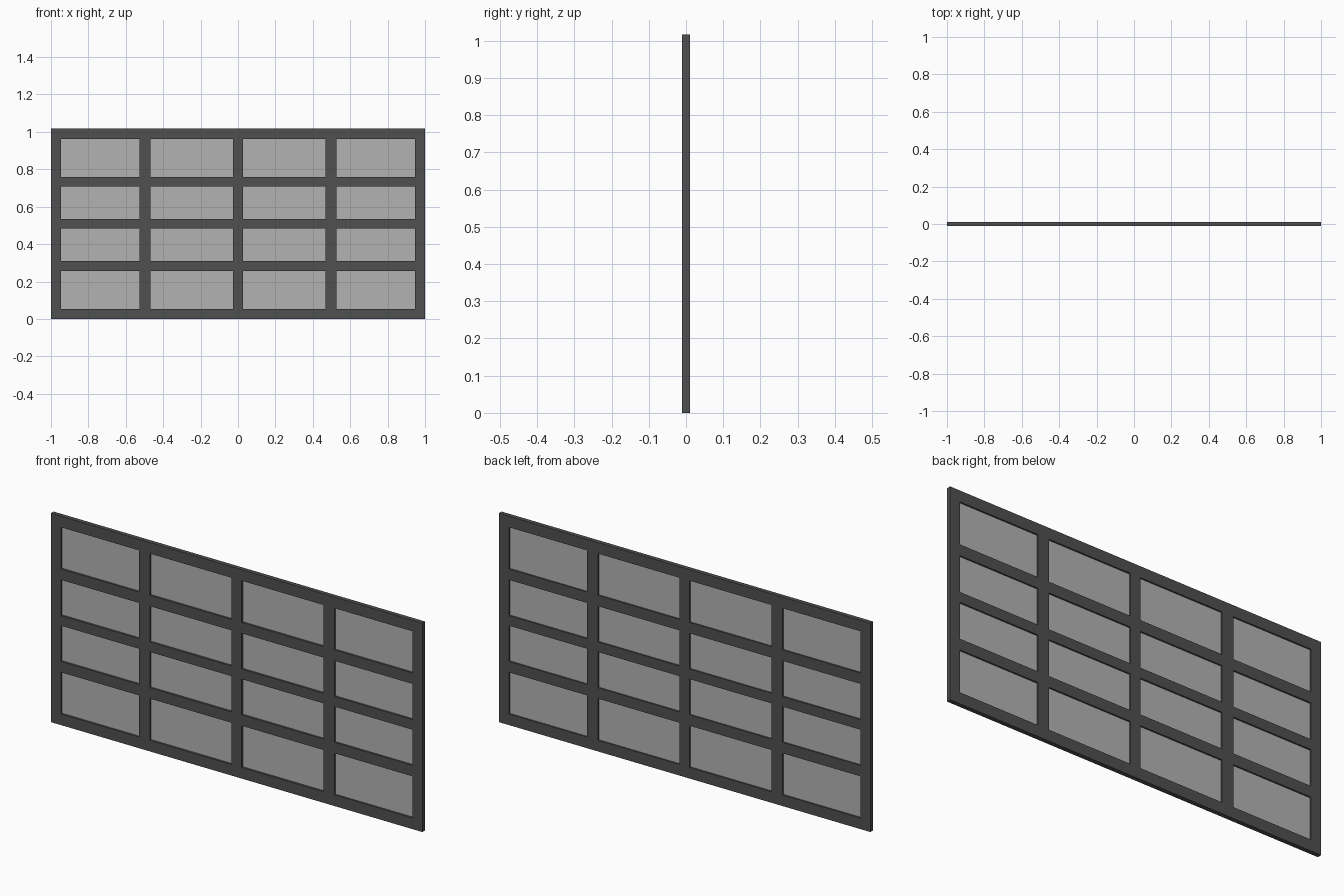
import bpy, bmesh

if "Cube" in bpy.data.objects:
    bpy.data.objects.remove(bpy.data.objects["Cube"])

# bar edges across and up; odd cells in both directions are openings
XS = [-1, -0.947, -0.527, -0.467, -0.027, 0.027, 0.467, 0.527, 0.947, 1]
ZS = [0, 0.054, 0.257, 0.31, 0.484, 0.533, 0.707, 0.76, 0.963, 1.017]
DEPTH = 0.0105


def material(name, color):
    m = bpy.data.materials.new(name)
    m.diffuse_color = color
    m.use_nodes = True
    m.node_tree.nodes["Principled BSDF"].inputs["Base Color"].default_value = m.diffuse_color
    return m


def make_object(name, bm, mat):
    bmesh.ops.recalc_face_normals(bm, faces=bm.faces)
    mesh = bpy.data.meshes.new(name)
    bm.to_mesh(mesh)
    bm.free()
    mesh.materials.append(mat)
    obj = bpy.data.objects.new(name, mesh)
    bpy.context.collection.objects.link(obj)
    return obj


def extrude_cells(name, keep, y0, y1, mat):
    """Fill the chosen grid cells and extrude them from y0 to y1."""
    bm = bmesh.new()
    grid = [[bm.verts.new((x, y0, z)) for z in ZS] for x in XS]
    for i in range(len(XS) - 1):
        for j in range(len(ZS) - 1):
            if keep(i, j):
                bm.faces.new((grid[i][j], grid[i + 1][j],
                              grid[i + 1][j + 1], grid[i][j + 1]))
    bmesh.ops.delete(bm, geom=[v for v in bm.verts if not v.link_faces],
                     context='VERTS')
    ext = bmesh.ops.extrude_face_region(bm, geom=bm.faces[:],
                                        use_keep_orig=True)
    verts = [g for g in ext["geom"] if isinstance(g, bmesh.types.BMVert)]
    bmesh.ops.translate(bm, verts=verts, vec=(0, y1 - y0, 0))
    return make_object(name, bm, mat)


def is_opening(i, j):
    return i % 2 == 1 and j % 2 == 1


# window frame with its crossing bars
extrude_cells("window_frame", lambda i, j: not is_opening(i, j), -DEPTH, DEPTH,
              material("dark_metal", (0.08, 0.08, 0.08, 1)))

# recessed glass panes
extrude_cells("glass_panes", is_opening, -0.001, 0.003,
              material("pale_glass", (0.45, 0.45, 0.45, 1)))
